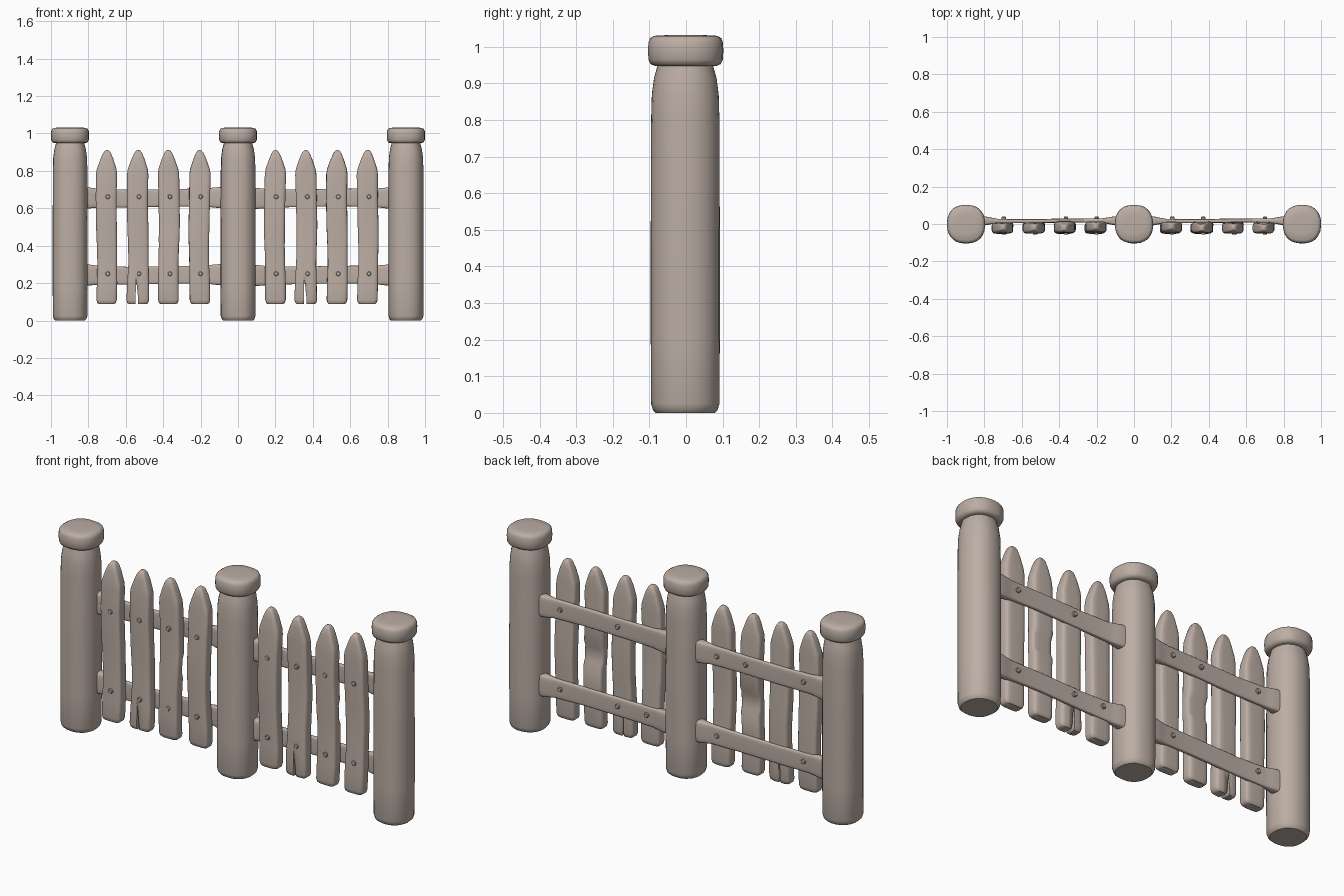
import bpy, bmesh, math, random

if "Cube" in bpy.data.objects:
    bpy.data.objects.remove(bpy.data.objects["Cube"])
random.seed(4)

wood = bpy.data.materials.new("weathered_taupe_wood")
wood.diffuse_color = (0.50, 0.42, 0.37, 1)
wood.use_nodes = True
wood.node_tree.nodes["Principled BSDF"].inputs["Base Color"].default_value = wood.diffuse_color


def loft(name, rings, axis='z', power=2.0, sides=24, wobble=0.0):
    """Skin superellipse rings (t, centre_u, centre_v, half_u, half_v) along an axis."""
    bm = bmesh.new()
    carve = [random.uniform(-wobble, wobble) for _ in range(sides)]
    loops = []
    for t, cu, cv, hu, hv in rings:
        loop = []
        for i in range(sides):
            a = 2 * math.pi * (i + 0.5) / sides
            c, s = math.cos(a), math.sin(a)
            k = 1 + carve[i]
            u = cu + hu * k * math.copysign(abs(c) ** (2 / power), c)
            v = cv + hv * k * math.copysign(abs(s) ** (2 / power), s)
            loop.append(bm.verts.new({'x': (t, u, v), 'y': (v, t, u), 'z': (u, v, t)}[axis]))
        loops.append(loop)
    for a, b in zip(loops, loops[1:]):
        for i in range(sides):
            j = (i + 1) % sides
            bm.faces.new((a[i], a[j], b[j], b[i]))
    bm.faces.new(loops[0][::-1])
    bm.faces.new(loops[-1])
    bmesh.ops.recalc_face_normals(bm, faces=bm.faces)
    mesh = bpy.data.meshes.new(name)
    bm.to_mesh(mesh)
    bm.free()
    mesh.materials.append(wood)
    ob = bpy.data.objects.new(name, mesh)
    bpy.context.collection.objects.link(ob)
    bpy.context.view_layer.objects.active = ob
    bpy.ops.object.select_all(action='DESELECT')
    ob.select_set(True)
    bpy.ops.object.shade_smooth_by_angle(angle=math.radians(40))
    return ob


# Posts with rounded caps
POST = [(0, .080), (.008, .088), (.025, .093), (.2, .094), (.5, .094), (.8, .093),
        (.87, .091), (.915, .085), (.94, .078), (.96, .074)]
CAP = [(.948, .084), (.953, .095), (.965, .101), (.99, .102), (1.012, .101),
       (1.024, .096), (1.030, .086), (1.032, .05)]
for label, x in (("left", -.898), ("centre", 0), ("right", .898)):
    loft(label + "_post", [(z, x, -.002, r, r) for z, r in POST], power=2.25, sides=28, wobble=.012)
    loft(label + "_post_cap", [(z, x, -.001, r, r + .001) for z, r in CAP], power=2.35, sides=32, wobble=.006)


def picket(name, x, cut=False, dent=False):
    # (height, half width, half depth)
    prof = [(.088, .042, .022), (.094, .050, .027), (.11, .055, .030), (.2, .055, .031),
            (.3, .053, .031), (.40, .054, .031), (.43, .055, .031), (.50, .056, .031),
            (.53, .056, .031), (.66, .056, .031), (.78, .057, .030), (.81, .053, .029),
            (.865, .034, .026), (.895, .021, .021), (.907, .012, .014), (.911, .005, .007)]
    phase = random.uniform(0, 6)
    rings = []
    for z, w, d in prof:
        cx = x + .003 * math.sin(z * 9 + phase)
        cy = -.018 + .004 * math.sin(z * 8 + phase)
        if cut:
            w += .008 * max(0, 1 - z / .35)
        if dent and .42 < z < .51:      # chipped patch on the back
            cy, d = cy - .007, d - .007
        rings.append((z, cx, cy, w, d))
    ob = loft(name, rings, power=4.5, sides=24, wobble=.01)
    if cut:                              # split at the foot
        wedge = loft(name + "_split_cutter",
                     [(.05, x - .006, -.02, .009, .08), (.13, x - .006, -.02, .006, .08),
                      (.215, x - .010, -.02, .001, .08)], power=6, sides=12)
        wedge.hide_render = True
        wedge.hide_viewport = True
        mod = ob.modifiers.new("split", 'BOOLEAN')
        mod.operation = 'DIFFERENCE'
        mod.solver = 'EXACT'
        mod.object = wedge


def bolt(name, x, z, y0, y1):
    e = .003 if y1 > y0 else -.003
    loft(name, [(y0, z, x, .012, .012), (y1 - e, z, x, .012, .012), (y1, z, x, .009, .009)],
         axis='y', sides=12)


# Two identical fence panels
PICKETS = (-.252, -.085, .080, .244)
BACK_BOLTS = {"upper": {"left": (0, 2, 3), "right": (2, 0 + 3)},
              "lower": {"left": (0, 3), "right": (0, 1, 3)}}
BACK_BOLTS["upper"]["right"] = (1, 3)
for side, cx in (("left", -.45), ("right", .45)):
    for i, px in enumerate(PICKETS):
        picket(f"{side}_picket_{i + 1}", cx + px, cut=(i == 1), dent=(i == 2))
    for level, z, bz in (("upper", .655, .662), ("lower", .243, .25)):
        # rail, flared where it meets the posts
        half = [(.39, .026, .057), (.345, .024, .056), (.315, .018, .053), (.28, .012, .049), (.12, .011, .047)]
        prof = [(-t, d, h) for t, d, h in half] + [(t, d, h) for t, d, h in half[::-1]]
        loft(f"{side}_{level}_rail",
             [(cx + t, .017 + .002 * math.sin(t * 9), z + .003 * math.sin(t * 8 + cx), d, h)
              for t, d, h in prof], axis='x', power=5, sides=20)
        for i, px in enumerate(PICKETS):
            bolt(f"{side}_{level}_front_bolt_{i + 1}", cx + px + .006, bz, -.03, -.057)
            if i in BACK_BOLTS[level][side]:
                bolt(f"{side}_{level}_back_bolt_{i + 1}", cx + px + .006, bz, .015, .039)
